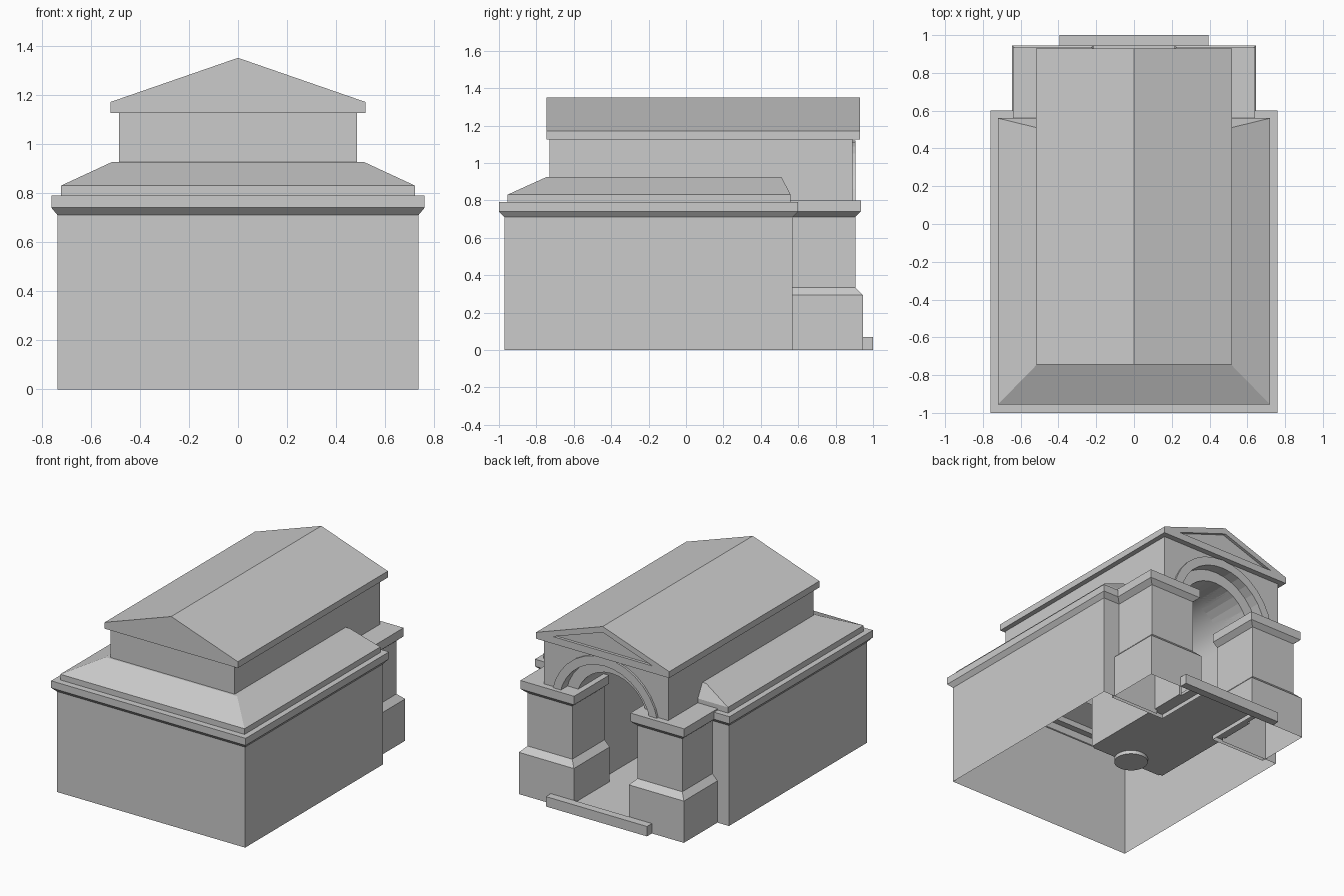
import bpy, bmesh, math

if "Cube" in bpy.data.objects:
    bpy.data.objects.remove(bpy.data.objects["Cube"])

ARCH_Z = 0.70   # spring line of all arches


def finish(bm, name):
    bmesh.ops.recalc_face_normals(bm, faces=bm.faces)
    me = bpy.data.meshes.new(name)
    bm.to_mesh(me)
    bm.free()
    ob = bpy.data.objects.new(name, me)
    bpy.context.collection.objects.link(ob)
    return ob


def extrude_y(name, profile, y0, y1):
    """Extrude an (x, z) outline from y0 to y1."""
    bm = bmesh.new()
    f = bm.faces.new([bm.verts.new((x, y0, z)) for x, z in profile])
    r = bmesh.ops.extrude_face_region(bm, geom=[f])
    verts = [v for v in r['geom'] if isinstance(v, bmesh.types.BMVert)]
    bmesh.ops.translate(bm, verts=verts, vec=(0, y1 - y0, 0))
    return finish(bm, name)


def loft(name, rings, closed=True, cap=False):
    """Skin matching rings of points, bottom left open."""
    bm = bmesh.new()
    loops = [[bm.verts.new(p) for p in ring] for ring in rings]
    for a, b in zip(loops, loops[1:]):
        n = len(a)
        for i in range(n if closed else n - 1):
            j = (i + 1) % n
            bm.faces.new((a[i], a[j], b[j], b[i]))
    if cap:
        bm.faces.new(loops[-1])
    return finish(bm, name)


def box(name, x0, x1, y0, y1, z0, z1):
    return extrude_y(name, [(x0, z0), (x1, z0), (x1, z1), (x0, z1)], y0, y1)


def arc(r, n=16):
    """Half circle from +x over the top to -x."""
    return [(r * math.cos(math.pi * i / n), ARCH_Z + r * math.sin(math.pi * i / n))
            for i in range(n + 1)]


def smooth(ob):
    bpy.ops.object.select_all(action='DESELECT')
    ob.select_set(True)
    bpy.context.view_layer.objects.active = ob
    bpy.ops.object.shade_smooth_by_angle(angle=math.radians(30))


# Hollow lower block: walls, flared cornice and hipped lower roof,
# with a gap in the back wall for the passage
levels = [(0, .735, -.97, .57), (.71, .735, -.97, .57), (.74, .76, -1, .60),
          (.79, .76, -1, .60), (.79, .72, -.955, .56), (.83, .72, -.955, .56),
          (.925, .515, -.745, .51), (.925, .48, -.72, .48)]
loft("lower_block",
     [[(.28, yb, z), (x, yb, z), (x, yf, z), (-x, yf, z), (-x, yb, z), (-.28, yb, z)]
      for z, x, yf, yb in levels], closed=False)

# Upper block walls (open below and toward the arch)
X = .485
loft("upper_walls",
     [[(X, .80, z), (X, -.73, z), (-X, -.73, z), (-X, .80, z)] for z in (.84, 1.125)],
     closed=False)

# Back facade with stepped arch
extrude_y("arch_facade", [(X, ARCH_Z)] + arc(.36) + [(-X, ARCH_Z), (-X, 1.125), (X, 1.125)],
          .50, .89)
extrude_y("arch_inner_band", arc(.28) + arc(.365)[::-1], .55, .83)
extrude_y("arch_moulding", arc(.36) + arc(.42)[::-1], .88, .905)

# Barrel vaulted passage
vault = extrude_y("passage_vault",
                  [(.28, .03)] + arc(.28) + [(-.28, .03), (-.30, .03)]
                  + arc(.30)[::-1] + [(.30, .03)], -.07, .82)
smooth(vault)
box("passage_end_wall", -.28, .28, -.08, -.06, .03, .985)
box("passage_floor", -.28, .28, -.07, .945, .03, .05)
box("entrance_step", -.395, .395, .945, 1.0, 0, .07)

# Round boss beneath the floor
bm = bmesh.new()
bmesh.ops.create_cone(bm, cap_ends=True, segments=32, radius1=.11, radius2=.11, depth=.025)
bmesh.ops.translate(bm, verts=bm.verts, vec=(0, -.03, .0175))
smooth(finish(bm, "floor_boss"))

# Piers and half of the pediment frame, on both sides
pier = [(0, .215, .645, .945), (.295, .215, .645, .945), (.335, .255, .605, .905),
        (.71, .255, .605, .905), (.74, .22, .64, .935), (.80, .22, .64, .935)]
frame = [(0, 1.125), (.52, 1.125), (.52, 1.17), (0, 1.35),
         (0, 1.308), (.39, 1.175), (0, 1.175)]
for s, side in ((1, "right"), (-1, "left")):
    loft("pier_" + side,
         [[(s * a, .545, z), (s * b, .545, z), (s * b, y, z), (s * a, y, z)]
          for z, a, b, y in pier], cap=True)
    extrude_y("pediment_frame_" + side, [(s * x, z) for x, z in frame], .91, .93)

# Gabled main roof
extrude_y("gable_roof", [(-.52, 1.125), (.52, 1.125), (.52, 1.17), (0, 1.35), (-.52, 1.17)],
          -.745, .91)
